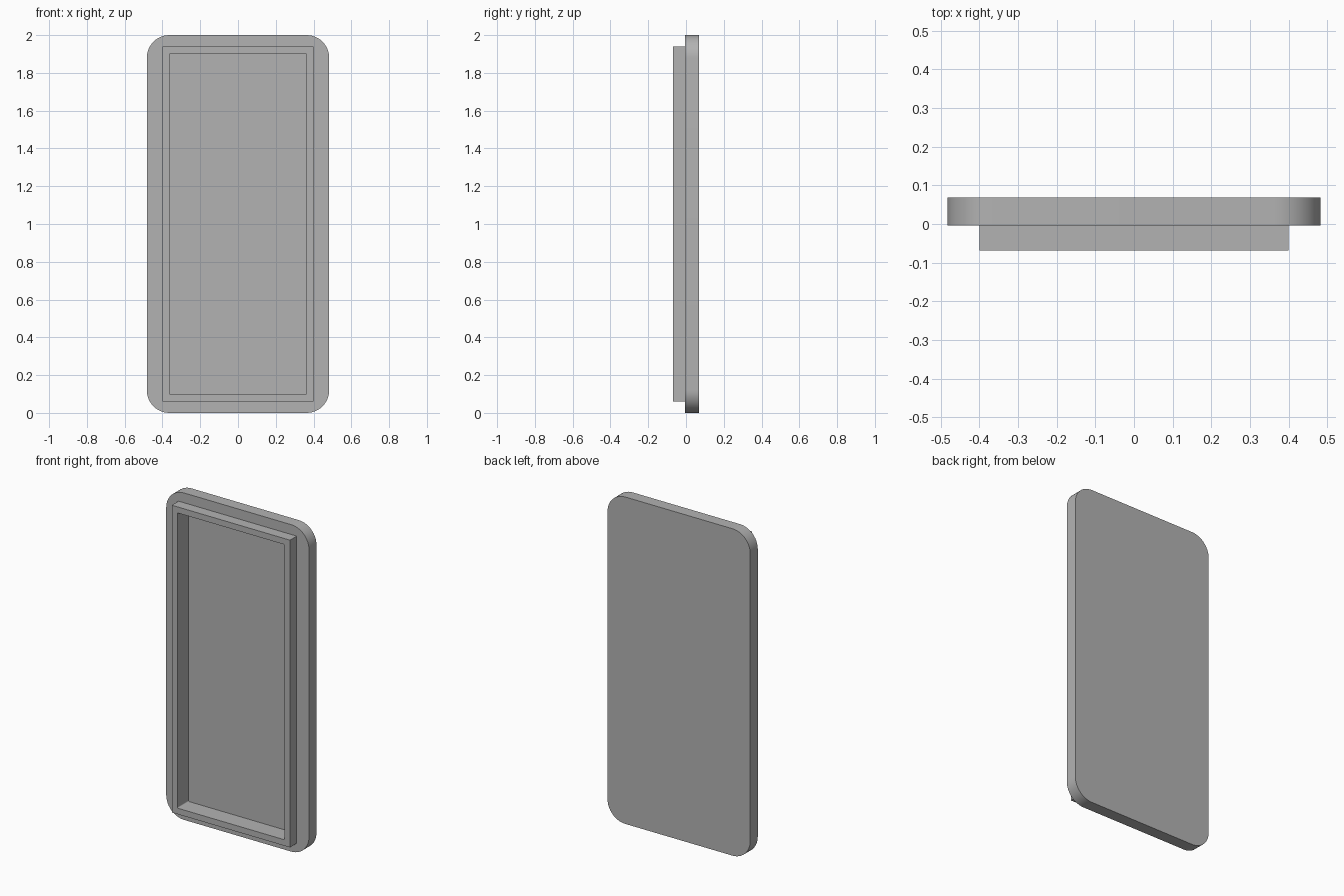
import bpy, bmesh
from math import sin, cos, pi

cube = bpy.data.objects.get("Cube")
if cube:
    bpy.data.objects.remove(cube)

MID_Z = 1.0
ARC_STEPS = 12


def material(name, rgb):
    mat = bpy.data.materials.new(name)
    mat.use_nodes = True
    mat.diffuse_color = (*rgb, 1)
    mat.node_tree.nodes["Principled BSDF"].inputs["Base Color"].default_value = (*rgb, 1)
    return mat


def rounded_loop(bm, half_w, half_h, radius, y):
    """Ring of vertices around a rounded rectangle facing along y."""
    ring = []
    for corner, (sx, sz) in enumerate([(1, 1), (-1, 1), (-1, -1), (1, -1)]):
        for i in range(ARC_STEPS + 1):
            a = (corner + i / ARC_STEPS) * pi / 2
            x = sx * (half_w - radius) + radius * cos(a)
            z = sz * (half_h - radius) + radius * sin(a)
            ring.append(bm.verts.new((x, y, MID_Z + z)))
    return ring


def shell(name, sections, mat):
    """Closed shell skinned through successive rings, capped at both ends."""
    bm = bmesh.new()
    rings = [rounded_loop(bm, *s) for s in sections]
    count = len(rings[0])
    for a, b in zip(rings, rings[1:]):
        for i in range(count):
            j = (i + 1) % count
            bm.faces.new((a[i], a[j], b[j], b[i]))
    bm.faces.new(rings[0])
    bm.faces.new(rings[-1])
    # square corners collapse to single vertices
    bmesh.ops.remove_doubles(bm, verts=bm.verts, dist=0.0001)
    bmesh.ops.recalc_face_normals(bm, faces=bm.faces)
    mesh = bpy.data.meshes.new(name)
    bm.to_mesh(mesh)
    bm.free()
    mesh.materials.append(mat)
    obj = bpy.data.objects.new(name, mesh)
    bpy.context.collection.objects.link(obj)
    bpy.ops.object.select_all(action="DESELECT")
    obj.select_set(True)
    bpy.context.view_layer.objects.active = obj
    bpy.ops.object.shade_smooth_by_angle(angle=pi / 6)
    return obj


grey = material("plain grey", (0.45, 0.45, 0.45))

# Half width, half height, corner radius, y
shell("cover_plate_with_rim", [
    (0.483, 1.0, 0.12, 0.069),      # back edge of plate
    (0.483, 1.0, 0.12, -0.004),     # front edge of plate
    (0.40, 0.94, 0.0, -0.004),      # foot of raised rim
    (0.40, 0.94, 0.0, -0.069),      # outer edge of rim
    (0.362, 0.903, 0.006, -0.069),  # inner edge of rim
    (0.362, 0.903, 0.006, 0.038),   # pocket floor
], grey)
